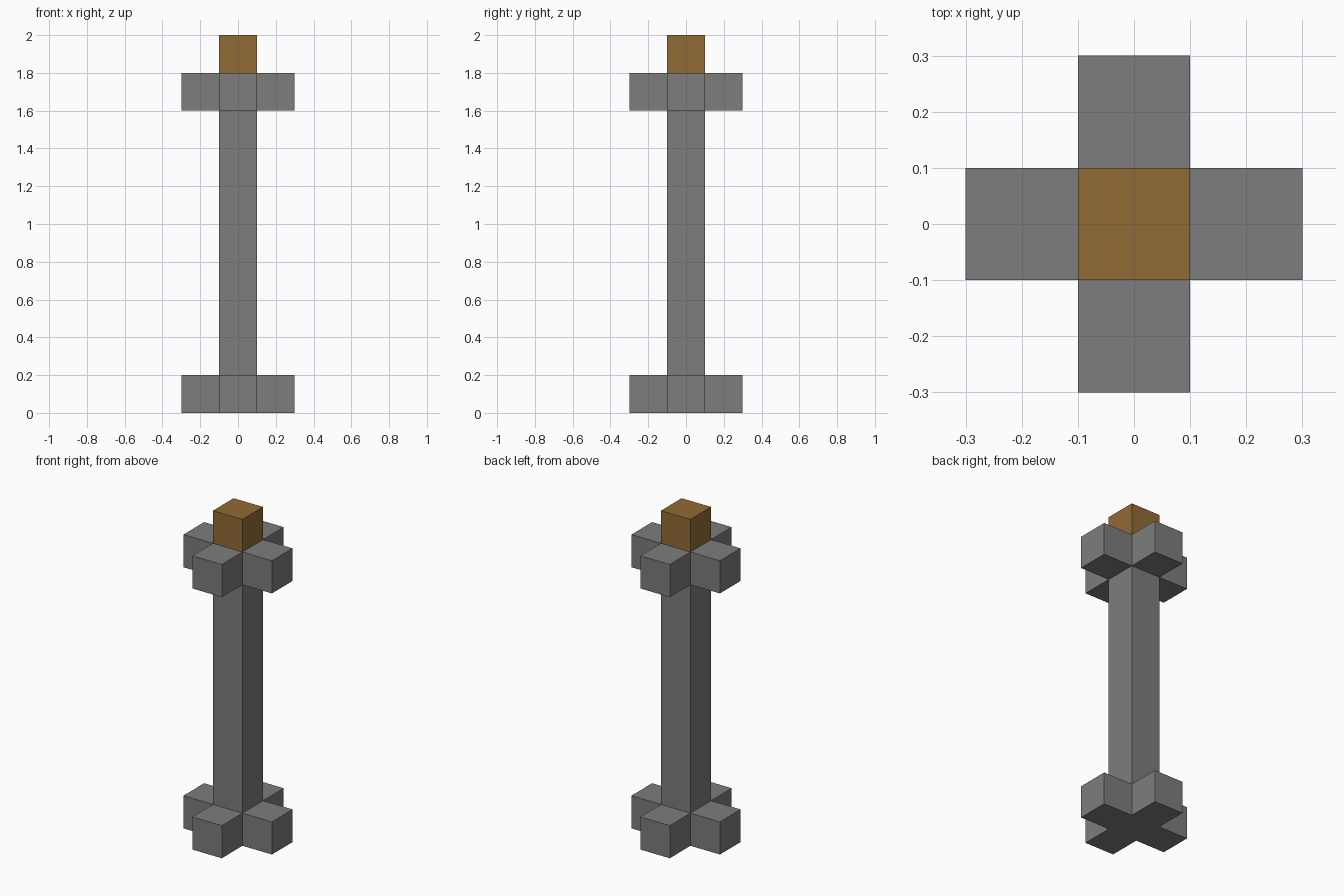
import bpy
import bmesh

cube = bpy.data.objects.get("Cube")
if cube:
    bpy.data.objects.remove(cube, do_unlink=True)

HALF = 0.1    # half the width of the post
REACH = 0.3   # distance from the axis to the end of an arm


def make_material(name, rgb):
    mat = bpy.data.materials.new(name)
    mat.use_nodes = True
    color = (*rgb, 1.0)
    mat.diffuse_color = color
    mat.node_tree.nodes["Principled BSDF"].inputs["Base Color"].default_value = color
    return mat


def extrude_profile(name, quarter, bottom, top, mat):
    """Turn a quarter outline four times about z, then extrude it upwards."""
    outline = []
    for _ in range(4):
        outline += quarter
        quarter = [(-y, x) for x, y in quarter]
    bm = bmesh.new()
    base = bm.faces.new([bm.verts.new((x, y, bottom)) for x, y in outline])
    result = bmesh.ops.extrude_face_region(bm, geom=[base], use_keep_orig=True)
    raised = [v for v in result["geom"] if isinstance(v, bmesh.types.BMVert)]
    bmesh.ops.translate(bm, verts=raised, vec=(0, 0, top - bottom))
    bmesh.ops.recalc_face_normals(bm, faces=bm.faces)
    mesh = bpy.data.meshes.new(name)
    bm.to_mesh(mesh)
    bm.free()
    mesh.materials.append(mat)
    obj = bpy.data.objects.new(name, mesh)
    bpy.context.collection.objects.link(obj)
    return obj


stone = make_material("stone_grey", (0.205, 0.205, 0.205))
wood = make_material("warm_brown", (0.285, 0.147, 0.037))

square = [(HALF, HALF)]
cross = [(REACH, -HALF), (REACH, HALF), (HALF, HALF)]

# Cross-shaped foot and collar
extrude_profile("base_cross", cross, 0.0, 0.2, stone)
extrude_profile("collar_cross", cross, 1.6, 1.8, stone)

# Post, sunk into both crosses, and the block on top
extrude_profile("post", square, 0.1, 1.7, stone)
extrude_profile("top_block", square, 1.75, 2.0, wood)
